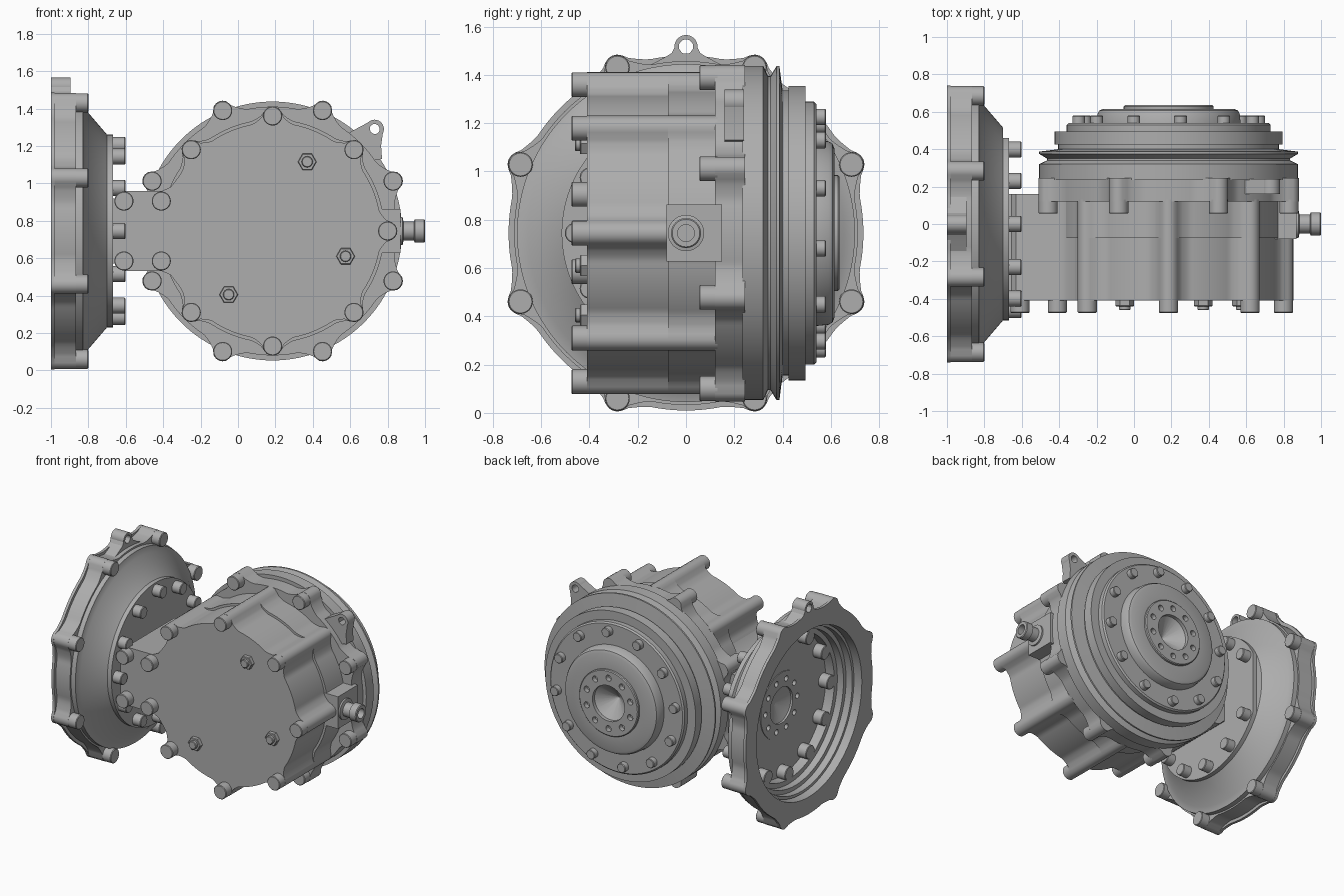
import bpy, bmesh
from math import sin, cos, pi, sqrt, radians

if "Cube" in bpy.data.objects:
    bpy.data.objects.remove(bpy.data.objects["Cube"])

GREY = (0.42, 0.42, 0.42, 1)
metal = bpy.data.materials.new("grey metal")
metal.use_nodes = True
metal.diffuse_color = GREY
metal.node_tree.nodes["Principled BSDF"].inputs["Base Color"].default_value = GREY

CZ = 0.745              # height of both shafts
DRUM = (0.185, CZ)      # drum centre in x, z
COVER = (0, CZ)         # cover centre in y, z


def place(axis, u, v, h):
    """Plane coordinates u, v plus a position h along the axis."""
    return (u, h, v) if axis == "Y" else (h, u, v)


def finish(name, bm, smooth=True):
    bmesh.ops.remove_doubles(bm, verts=bm.verts, dist=0.0002)
    bmesh.ops.recalc_face_normals(bm, faces=bm.faces)
    mesh = bpy.data.meshes.new(name)
    bm.to_mesh(mesh)
    bm.free()
    mesh.materials.append(metal)
    obj = bpy.data.objects.new(name, mesh)
    bpy.context.collection.objects.link(obj)
    if smooth:
        shade(obj)
    return obj


def shade(obj):
    bpy.ops.object.select_all(action="DESELECT")
    obj.select_set(True)
    bpy.context.view_layer.objects.active = obj
    bpy.ops.object.shade_smooth_by_angle(angle=radians(30))


def strip(bm, a, b):
    for i in range(len(a)):
        j = (i + 1) % len(a)
        bm.faces.new((a[i], a[j], b[j], b[i]))


def lathe(name, axis, centre, profile, closed=False, segments=128):
    """Turn a profile of (radius, position) around the axis."""
    bm = bmesh.new()
    rings = []
    for r, h in profile:
        r = max(r, 0.001)
        rings.append([bm.verts.new(place(axis, centre[0] + r * cos(2 * pi * i / segments),
                                         centre[1] + r * sin(2 * pi * i / segments), h))
                      for i in range(segments)])
    for a, b in zip(rings, rings[1:]):
        strip(bm, a, b)
    if closed:
        strip(bm, rings[-1], rings[0])
    else:
        bm.faces.new(rings[0])
        bm.faces.new(rings[-1])
    return finish(name, bm)


def prism(name, axis, outline, h0, h1, hole=None):
    """Extrude an outline, with an optional matching hole outline."""
    bm = bmesh.new()
    low, high = ([bm.verts.new(place(axis, u, v, h)) for u, v in outline] for h in (h0, h1))
    strip(bm, low, high)
    if hole:
        hlow, hhigh = ([bm.verts.new(place(axis, u, v, h)) for u, v in hole] for h in (h0, h1))
        strip(bm, hlow, hhigh)
        strip(bm, low, hlow)
        strip(bm, high, hhigh)
    else:
        bm.faces.new(low)
        bm.faces.new(high)
    return finish(name, bm)


def polar(centre, radius, n=256):
    return [(centre[0] + radius(t) * cos(t), centre[1] + radius(t) * sin(t))
            for t in (2 * pi * i / n for i in range(n))]


def lobed(base, reach, lobe, angles, flank=0.2):
    """Radius of a round outline with filleted bolt lobes."""
    def radius(t):
        r = base
        for a in angles:
            d = abs((t - a + pi) % (2 * pi) - pi)
            if d < flank:
                r = max(r, base + (reach + lobe - base) * (1 - d / flank) ** 1.6)
            if d < 1 and reach * sin(d) < lobe:
                r = max(r, reach * cos(d) + sqrt(lobe ** 2 - (reach * sin(d)) ** 2))
        return r
    return radius


def circle_points(centre, r, angles):
    return [(centre[0] + r * cos(a), centre[1] + r * sin(a)) for a in angles]


def fan(count, start=0):
    return [radians(start) + 2 * pi * i / count for i in range(count)]


def bolts(name, axis, points, r, base, tip, sides=32):
    """Round or hexagonal heads with a small chamfer at the tip."""
    bm = bmesh.new()
    edge = 0.004 if tip > base else -0.004
    for p in points:
        rings = [[bm.verts.new(place(axis, u, v, h)) for u, v in circle_points(p, rr, fan(sides))]
                 for rr, h in ((r, base), (r, tip - edge), (r - 0.004, tip))]
        strip(bm, rings[0], rings[1])
        strip(bm, rings[1], rings[2])
        bm.faces.new(rings[0])
        bm.faces.new(rings[2])
    return finish(name, bm)


def drill(target, axis, points, r, h0, h1):
    cutter = bolts("hole_cutter", axis, points, r, h0, h1, 16)
    cutter.hide_render = True
    mod = target.modifiers.new("holes", "BOOLEAN")
    mod.operation, mod.object, mod.solver = "DIFFERENCE", cutter, "EXACT"
    bpy.context.view_layer.objects.active = target
    bpy.ops.object.modifier_apply(modifier=mod.name)
    bpy.data.objects.remove(cutter)
    shade(target)


# Drum housing with bolt ribs, slightly wider towards the back
rib_angles = [a for a in fan(8) if abs(a - pi) > 0.1]
for name, base, y0, y1 in (("drum_front", 0.58, -0.41, -0.075), ("drum_rear", 0.597, -0.075, 0.13)):
    prism(name, "Y", polar(DRUM, lobed(base, 0.615, 0.052, rib_angles)), y0, y1)
neck_bolts = [(x, CZ + s * 0.16) for x in (-0.61, -0.41) for s in (1, -1)]
bolts("front_bolts", "Y", circle_points(DRUM, 0.615, rib_angles) + neck_bolts, 0.051, -0.41, -0.475)

# Neck joining drum and cover
upper = [(-0.68, 0.17), (-0.655, 0.175), (-0.63, 0.205), (-0.60, 0.213), (-0.41, 0.213),
         (-0.36, 0.235), (-0.31, 0.30), (-0.1, 0.30)]
neck = [(x, CZ + z) for x, z in upper] + [(x, CZ - z) for x, z in reversed(upper)]
prism("neck", "Y", neck, -0.41, 0.16)

# Bolted middle flange
flange_angles = fan(8, 22.5)
prism("middle_flange", "Y", polar(DRUM, lobed(0.665, 0.697, 0.053, flange_angles)), 0.12, 0.245)
bolts("flange_bolts", "Y", circle_points(DRUM, 0.697, flange_angles), 0.051, 0.13, 0.055)

# Stepped output disc and hub
disc = lathe("output_disc", "Y", DRUM, [
    (0, 0.235), (0.692, 0.235), (0.692, 0.32), (0.65, 0.34), (0.65, 0.35), (0.692, 0.375),
    (0.692, 0.387), (0.59, 0.40), (0.59, 0.425), (0.61, 0.425), (0.61, 0.495), (0.545, 0.495),
    (0.545, 0.53), (0.535, 0.54), (0.385, 0.54), (0.38, 0.59), (0.37, 0.607), (0.35, 0.615),
    (0.24, 0.615), (0.24, 0.629), (0.234, 0.635), (0.13, 0.635), (0.13, 0.61), (0, 0.51)])
drill(disc, "Y", circle_points(DRUM, 0.185, fan(10, 18)), 0.022, 0.60, 0.66)
bolts("output_bolts", "Y", circle_points(DRUM, 0.485, fan(12, 22.5)), 0.034, 0.53, 0.58)

# Lifting eye on the middle flange
EYE = (0.73, 1.29)
lathe("drum_eye", "Y", EYE, [(0.05, 0.16), (0.05, 0.24), (0.027, 0.24), (0.027, 0.16)], True, 40)
prism("drum_eye_web", "Y", [(0.56, 1.25), (0.62, 1.285), (0.70, 1.328), (0.708, 1.275),
                            (0.73, 1.262), (0.775, 1.27), (0.765, 1.20), (0.77, 1.13), (0.6, 1.1)],
      0.16, 0.24)

# Hex screws on the front face
hexes = [(0.37, 1.115), (0.575, 0.61), (-0.05, 0.405)]
bolts("hex_screws", "Y", hexes, 0.05, -0.40, -0.44, 6)
bolts("hex_screw_tips", "Y", hexes, 0.03, -0.43, -0.46, 16)

# Side port with plug
prism("port_block", "Y", [(0.6, CZ - 0.118), (0.868, CZ - 0.118), (0.868, CZ + 0.118),
                          (0.6, CZ + 0.118)], -0.08, 0.15)
lathe("port_plug", "X", COVER, [(0, 0.85), (0.075, 0.85), (0.075, 0.88), (0.05, 0.885),
                                (0.05, 0.94), (0.062, 0.945), (0.062, 0.995), (0.057, 1.0),
                                (0.035, 1.0), (0.035, 0.95), (0, 0.95)], segments=40)

# Cover rim: thin lip and lobed ring
bore = polar(COVER, lambda t: 0.61)
prism("cover_lip", "X", polar(COVER, lobed(0.735, 0.742, 0.054, flange_angles)), -1.0, -0.98, bore)
prism("cover_rim", "X", polar(COVER, lobed(0.712, 0.742, 0.053, flange_angles)), -0.98, -0.865, bore)
bolts("cover_bolts", "X", circle_points(COVER, 0.742, flange_angles), 0.051, -0.87, -0.80)

# Conical cover shell, hollow from the outside
shell = lathe("cover_shell", "X", COVER, [
    (0, -0.70), (0.515, -0.70), (0.655, -0.82), (0.70, -0.83), (0.70, -0.87), (0.605, -0.87),
    (0.605, -0.94), (0.585, -0.94), (0.585, -0.89), (0.555, -0.89), (0.555, -0.84),
    (0.52, -0.84), (0.52, -0.77), (0.24, -0.77), (0.24, -0.775), (0.13, -0.775), (0.13, -0.76),
    (0, -0.71)])
drill(shell, "X", circle_points(COVER, 0.185, fan(10)), 0.02, -0.80, -0.745)
plate_angles = fan(12)
bolts("cover_inner_bosses", "X", circle_points(COVER, 0.485, plate_angles), 0.05, -0.76, -0.84)

# Cover plate with one flat side next to the disc
plate = polar(COVER, lambda t: min(0.515, 0.46 / max(cos(t), 0.01)))
prism("cover_plate", "X", plate, -0.715, -0.668)
bolts("plate_bolts", "X", circle_points(COVER, 0.46, plate_angles[1:]), 0.042, -0.68, -0.602)

# Lifting eye on the cover
lathe("cover_eye", "X", (0, 1.517), [(0.048, -1), (0.048, -0.895), (0.03, -0.895), (0.03, -1)], True, 40)
prism("cover_eye_web", "X", [(-0.15, 1.44), (-0.09, 1.472), (-0.06, 1.49), (-0.046, 1.517),
                             (-0.03, 1.51), (-0.015, 1.489), (0.015, 1.489), (0.03, 1.51),
                             (0.046, 1.517), (0.06, 1.49), (0.09, 1.472), (0.15, 1.44)], -1, -0.895)
